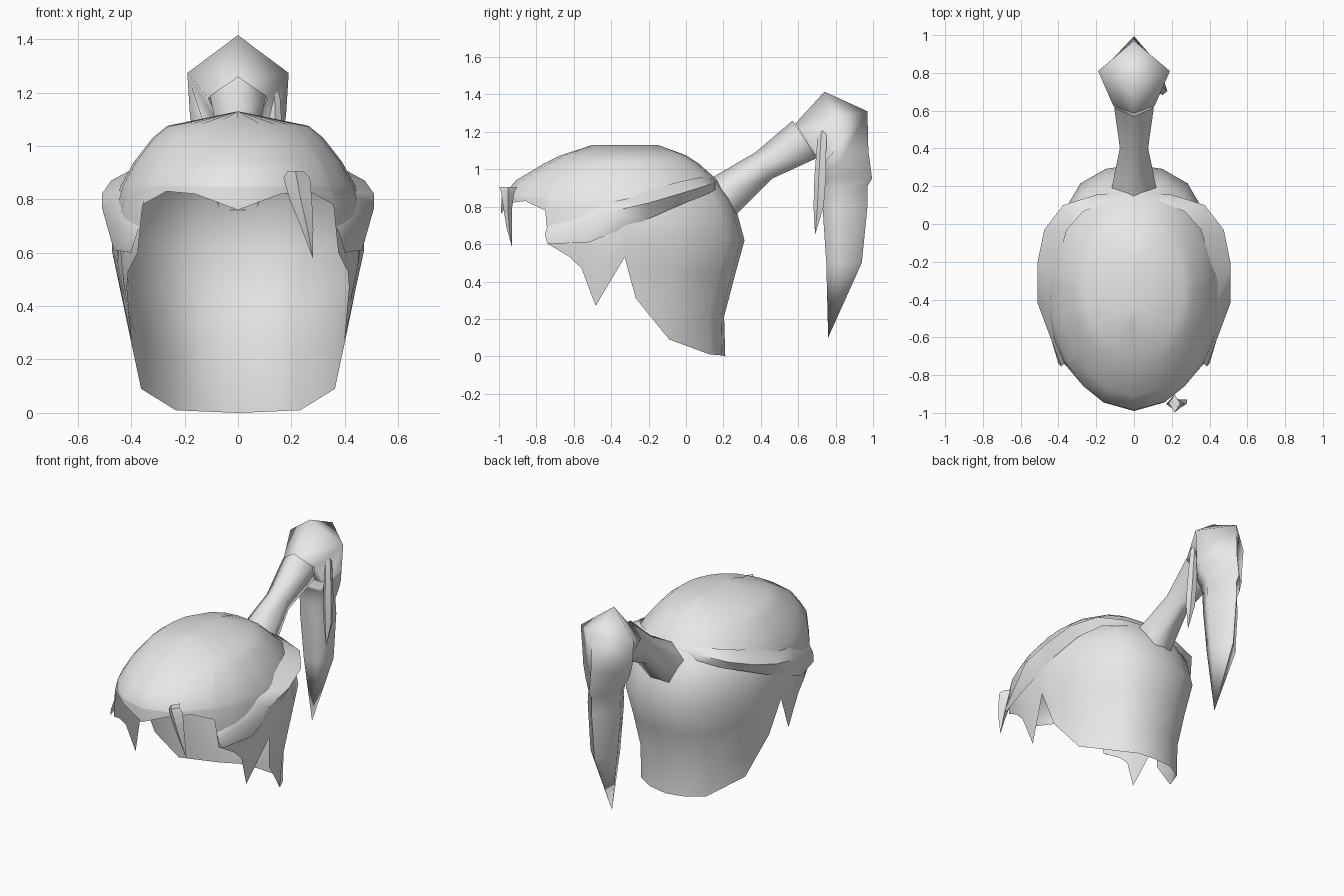
import bpy, bmesh, math

if "Cube" in bpy.data.objects:
    bpy.data.objects.remove(bpy.data.objects["Cube"])

hair = bpy.data.materials.new("pale_grey")
hair.diffuse_color = (0.8, 0.8, 0.8, 1)
hair.use_nodes = True
hair.node_tree.nodes["Principled BSDF"].inputs["Base Color"].default_value = hair.diffuse_color


def finish(name, rings, closed, cap=False, angle=60, mirror=False, flip=False):
    """Skin a list of equal-length rings into one smooth object."""
    bm = bmesh.new()
    grid = [[bm.verts.new(p) for p in r] for r in rings]
    n = len(rings[0])
    for a, b in zip(grid, grid[1:]):
        for i in range(n if closed else n - 1):
            j = (i + 1) % n
            bm.faces.new((a[i], a[j], b[j], b[i]))
    if cap:
        bm.faces.new(grid[0][::-1])
    if mirror:
        geo = bmesh.ops.duplicate(bm, geom=bm.verts[:] + bm.edges[:] + bm.faces[:])["geom"]
        for v in geo:
            if isinstance(v, bmesh.types.BMVert):
                v.co.x *= -1
        bmesh.ops.reverse_faces(bm, faces=[f for f in geo if isinstance(f, bmesh.types.BMFace)])
    bmesh.ops.remove_doubles(bm, verts=bm.verts[:], dist=0.0005)
    if flip:
        bmesh.ops.reverse_faces(bm, faces=bm.faces[:])
    me = bpy.data.meshes.new(name)
    bm.to_mesh(me)
    bm.free()
    ob = bpy.data.objects.new(name, me)
    bpy.context.collection.objects.link(ob)
    me.materials.append(hair)
    bpy.ops.object.select_all(action='DESELECT')
    ob.select_set(True)
    bpy.context.view_layer.objects.active = ob
    bpy.ops.object.shade_smooth_by_angle(angle=math.radians(angle))
    return ob


# Head shell: height, half width, front y, back y
LEVELS = [(0, .39, -.99, .21), (.2, .40, -.99, .20), (.3, .41, -.99, .23),
          (.47, .44, -.99, .27), (.62, .475, -.99, .313), (.78, .46, -.99, .27),
          (.85, .44, -.985, .235), (.94, .39, -.91, .17), (1.03, .32, -.76, .07),
          (1.075, .265, -.67, .0), (1.13, 0, -.5, -.15)]


def shell(deg, z):
    """Point on the head at an azimuth measured from the front."""
    for a, b in zip(LEVELS, LEVELS[1:]):
        if z <= b[0]:
            break
    t = (z - a[0]) / (b[0] - a[0])
    w, f, k = (a[i] + (b[i] - a[i]) * t for i in (1, 2, 3))
    s, c = math.sin(math.radians(deg)), math.cos(math.radians(deg))
    if c >= 0:
        return (w * s, -.35 + c * (f + .35), z)
    # slightly squarer at the back
    r = (abs(s) ** 2.3 + abs(c) ** 2.3) ** (-1 / 2.3)
    return (w * s * r, -.35 - c * r * (k + .35), z)


# Ragged hem: azimuth from the front, height
HEM = [(0, .76), (21, .82), (37, .83), (51, .78), (53, .60), (65, .53), (71, .47),
       (78, .27), (92, .53), (98, .31), (117, .09), (145, .01), (162, .005), (180, 0)]
around = HEM[:-1] + [(360 - d, z) for d, z in reversed(HEM[1:])]
rows = []
for t in (0, .25, .5, .73, .92, 1):
    rows.append([shell(d, z + (.85 - z) * t) for d, z in around])
for z in (.94, 1.03, 1.075, 1.13):
    rows.append([shell(d, z) for d, _ in around])
finish("head_hair", rows, True)

# Swept side locks: upper edge, bulge, lower edge from temple to back
LOCK = [[(.37, -.74, .70), (.385, -.755, .65), (.40, -.74, .60)],
        [(.42, -.45, .83), (.51, -.42, .77), (.465, -.52, .61)],
        [(.405, -.20, .89), (.51, -.20, .82), (.46, -.20, .735)],
        [(.355, -.03, .935), (.475, -.03, .87), (.42, -.03, .81)],
        [(.27, .065, .955), (.375, .10, .91), (.34, .10, .86)],
        [(.14, .12, .96), (.2, .155, .93), (.2, .155, .89)],
        [(0, .14, .96), (0, .17, .94), (0, .175, .92)]]
finish("side_locks", LOCK, False, mirror=True, flip=True)


def pentagon(outer, inner, w, t=.36, dy=0):
    """Five-sided ring with its ridge at the outer point, widest at t."""
    def at(t, x, dy=0):
        return (x, outer[0] + (inner[0] - outer[0]) * t + dy,
                outer[1] + (inner[1] - outer[1]) * t)
    return [at(0, 0), at(t, w, dy), at(1, .55 * w), at(1, -.55 * w), at(t, -w, dy)]


# Ponytail stem
finish("ponytail_stem", [pentagon(*r) for r in [
    ((.13, .95), (.27, .76), .12), ((.37, 1.09), (.46, .95), .075),
    ((.57, 1.26), (.70, 1.06), .105)]], True, angle=80, flip=True)

# Hanging ponytail
finish("ponytail", [pentagon(*r) for r in [
    ((.585, 1.245), (.70, 1.06), .11), ((.74, 1.415), (.75, 1.02), .19, .36, .066),
    ((.97, 1.31), (.71, 1.0), .18, .63), ((.975, 1.1), (.715, .98), .165, .6),
    ((.995, .95), (.72, .95), .13, .55), ((.97, .91), (.725, .89), .115, .55),
    ((.97, .8), (.73, .8), .12, .55), ((.94, .5), (.75, .5), .095, .5),
    ((.76, .1), (.76, .1), 0)]], True, angle=80, flip=True)


def strand(name, rings, sides):
    """Thin tapering lock from centre x, y, z and radii."""
    finish(name, [[(x + rx * math.sin(i * math.tau / sides),
                    y - ry * math.cos(i * math.tau / sides), z)
                   for i in range(sides)] for x, y, z, rx, ry in rings],
           True, cap=True, flip=True)


# Loose strands beside the ponytail and on the fringe
strand("ponytail_strand", [(.135, .735, 1.22, .01, .012), (.137, .73, 1.18, .022, .026),
                           (.145, .72, .95, .03, .034), (.15, .712, .8, .028, .03),
                           (.15, .69, .65, 0, 0)], 5)
strand("fringe_strand", [(.215, -.95, .905, .03, .048), (.22, -.953, .88, .05, .036),
                         (.235, -.953, .8, .042, .024), (.26, -.945, .69, .022, .015),
                         (.28, -.93, .58, 0, 0)], 4)
